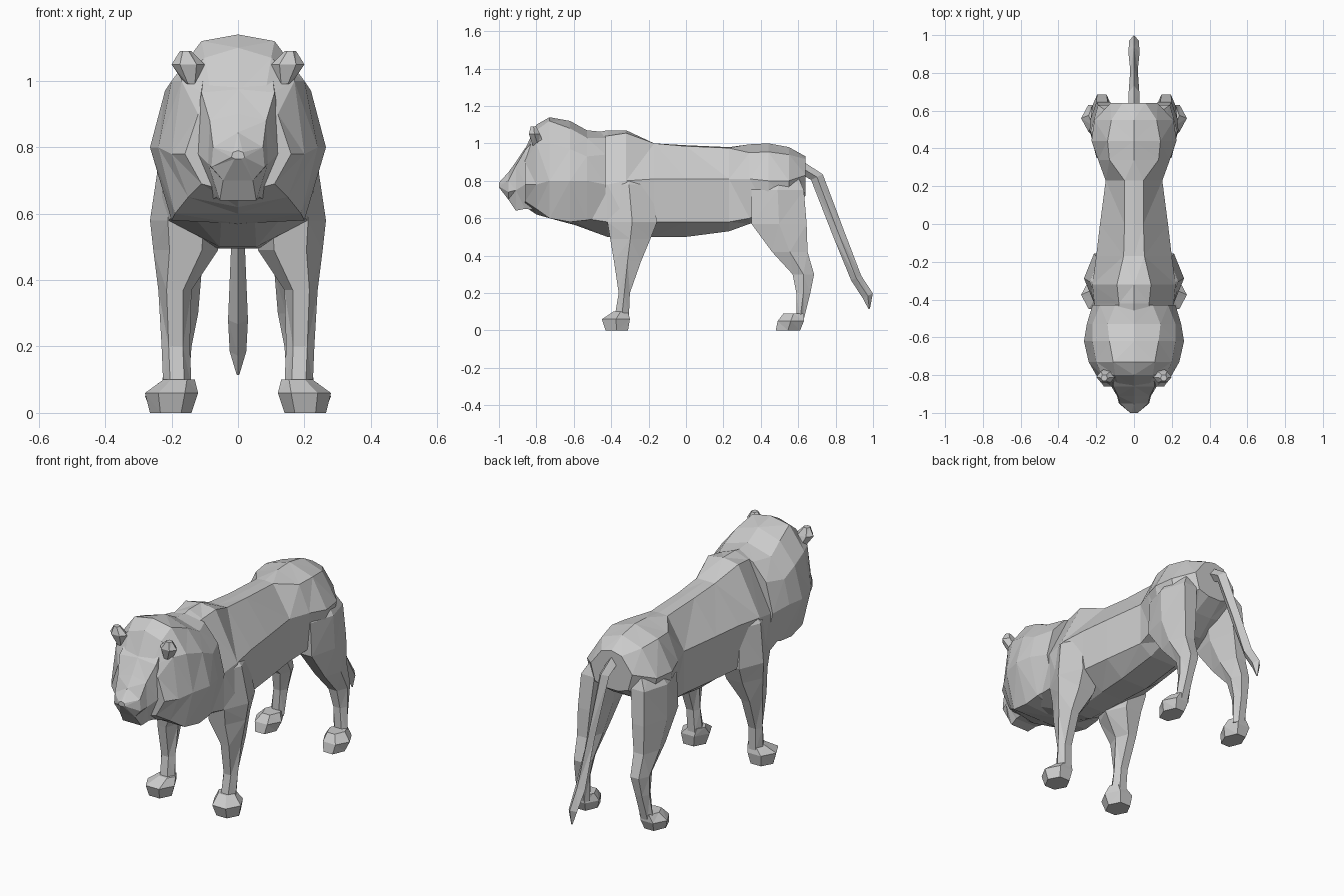
import bpy
import bmesh
from mathutils import Vector

default_cube = bpy.data.objects.get("Cube")
if default_cube:
    bpy.data.objects.remove(default_cube, do_unlink=True)

# One plain stone grey for the whole animal
grey = bpy.data.materials.new("stone_grey")
grey.use_nodes = True
grey.diffuse_color = (0.6, 0.6, 0.6, 1)
grey.node_tree.nodes["Principled BSDF"].inputs["Base Color"].default_value = grey.diffuse_color


def loft(name, rings):
    """Skin a list of equal-length point rings and cap both ends."""
    bm = bmesh.new()
    loops = [[bm.verts.new(point) for point in ring] for ring in rings]
    count = len(loops[0])
    for lower, upper in zip(loops, loops[1:]):
        for i in range(count):
            j = (i + 1) % count
            bm.faces.new((lower[i], lower[j], upper[j], upper[i]))
    bm.faces.new(loops[0])
    bm.faces.new(loops[-1])
    # Facet the bent quads into crisp triangles
    bent = [face for face in bm.faces if len(face.verts) == 4]
    bmesh.ops.triangulate(bm, faces=bent, quad_method='SHORT_EDGE')
    bmesh.ops.recalc_face_normals(bm, faces=bm.faces)
    mesh = bpy.data.meshes.new(name)
    bm.to_mesh(mesh)
    bm.free()
    mesh.materials.append(grey)
    part = bpy.data.objects.new(name, mesh)
    bpy.context.collection.objects.link(part)
    return part


def symmetric_ring(y, top, *profile):
    """Cross-section across the body: top centre, then (x, z) pairs, mirrored."""
    half = list(zip(profile[::2], profile[1::2]))
    left = [Vector((x, y, z)) for x, z in half]
    right = [Vector((-x, y, z)) for x, z in reversed(half) if x > 0]
    return [Vector((0, y, top))] + left + right


def limb_ring(side, z, inner, outer, front, back):
    """Six-sided level ring with ridges along the inside and outside."""
    middle = (front + back) / 2
    near = inner + (outer - inner) * 0.25
    far = inner + (outer - inner) * 0.75
    outline = [(outer, middle), (far, back), (near, back),
               (inner, middle), (near, front), (far, front)]
    return [Vector((side * x, y, z)) for x, y in outline]


def mirrored_limb(name, rows):
    for label, side in (("left", 1), ("right", -1)):
        loft(f"{label}_{name}", [limb_ring(side, *row) for row in rows])


# Torso: sloping chest, shoulders, slab-sided belly and rounded rump
torso = [
    (-.68, 1.02, .08, 1, .16, .8, .16, .62, .05, .595),
    (-.42, 1.07, .08, 1.04, .21, .78, .21, .58, .055, .5),
    (-.32, 1.07, .09, 1.055, .22, .8, .24, .58, .06, .495),
    (-.17, 1, .055, 1, .2, .81, .2, .58, .07, .5),
    (0, .99, .05, .985, .18, .81, .18, .58, .08, .5),
    (.23, .98, .05, .975, .15, .81, .15, .58, .08, .53),
    (.34, .995, .13, .95, .19, .81, .17, .6, .08, .57),
    (.44, 1, .14, .955, .225, .8, .2, .64, .07, .6),
    (.55, .98, .12, .94, .21, .8, .18, .68, .05, .66),
    (.64, .93, .06, .915, .125, .83, .1, .74, .04, .72),
]
loft("torso", [symmetric_ring(*row) for row in torso])

# Mane: a heavy faceted collar wrapping the head
mane = [
    (-.43, 1.06, .1, 1.03, .18, .94, .22, .78, .18, .61, 0, .53),
    (-.53, 1.07, .14, 1.03, .22, .93, .25, .8, .2, .59, 0, .55),
    (-.62, 1.12, .13, 1.08, .22, .97, .265, .8, .2, .58, 0, .57),
    (-.73, 1.14, .11, 1.12, .2, 1, .24, .8, .19, .6, 0, .6),
    (-.8, 1.1, .1, 1.07, .17, 1, .2, .78, .15, .65, 0, .62),
    (-.86, .97, .08, .95, .12, .9, .16, .78, .11, .69, 0, .66),
]
loft("mane", [symmetric_ring(*row) for row in mane])

# Face: brow, flat bridge, muzzle drawn to a pointed nose, and chin
face = [
    (-.78, 1.07, .1, 1.05, .14, .8, .08, .64),
    (-.86, .975, .11, .965, .12, .78, .065, .65),
    (-.91, .9, .085, .88, .09, .75, .055, .64),
    (-.95, .845, .075, .8, .08, .74, .045, .7),
    (-1, .79, .015, .785, .02, .77, .01, .765),
]
loft("face", [symmetric_ring(*row) for row in face])

# Ears
mirrored_limb("ear", [
    (.99, .12, .16, -.82, -.76),
    (1.05, .1, .2, -.84, -.78),
    (1.09, .14, .175, -.83, -.8),
])

# Front legs: broad shoulder tapering to the wrist
mirrored_limb("front_leg", [
    (.9, .03, .13, -.36, -.26),
    (.78, .05, .235, -.42, -.19),
    (.58, .05, .265, -.42, -.155),
    (.49, .06, .255, -.405, -.19),
    (.37, .14, .24, -.385, -.24),
    (.2, .145, .23, -.36, -.3),
    (.08, .14, .225, -.38, -.305),
])
mirrored_limb("front_paw", [
    (.1, .13, .225, -.39, -.31),
    (.06, .12, .28, -.45, -.3),
    (0, .14, .265, -.43, -.31),
])

# Hind legs: thigh, backward hock and upright shank
mirrored_limb("hind_leg", [
    (.87, .04, .15, .42, .58),
    (.75, .07, .23, .35, .63),
    (.57, .09, .235, .35, .645),
    (.42, .11, .23, .46, .65),
    (.3, .12, .22, .57, .685),
    (.2, .14, .22, .59, .665),
    (.06, .15, .23, .59, .63),
])
mirrored_limb("hind_paw", [
    (.09, .15, .24, .52, .63),
    (.05, .13, .28, .49, .63),
    (0, .15, .26, .48, .61),
])

# Tail: diamond section drooping backwards, thicker at the tuft
across = Vector((1, 0, 0))
outward = Vector((0, .9, .42))
tail = [
    (.6, .88, .03, .04),
    (.7, .82, .028, .035),
    (.815, .52, .02, .033),
    (.91, .28, .03, .03),
    (.972, .185, .025, .03),
    (.98, .115, .004, .004),
]
tail_rings = []
for y, z, width, depth in tail:
    centre = Vector((0, y, z))
    tail_rings.append([centre + across * width, centre + outward * depth,
                       centre - across * width, centre - outward * depth])
loft("tail", tail_rings)
